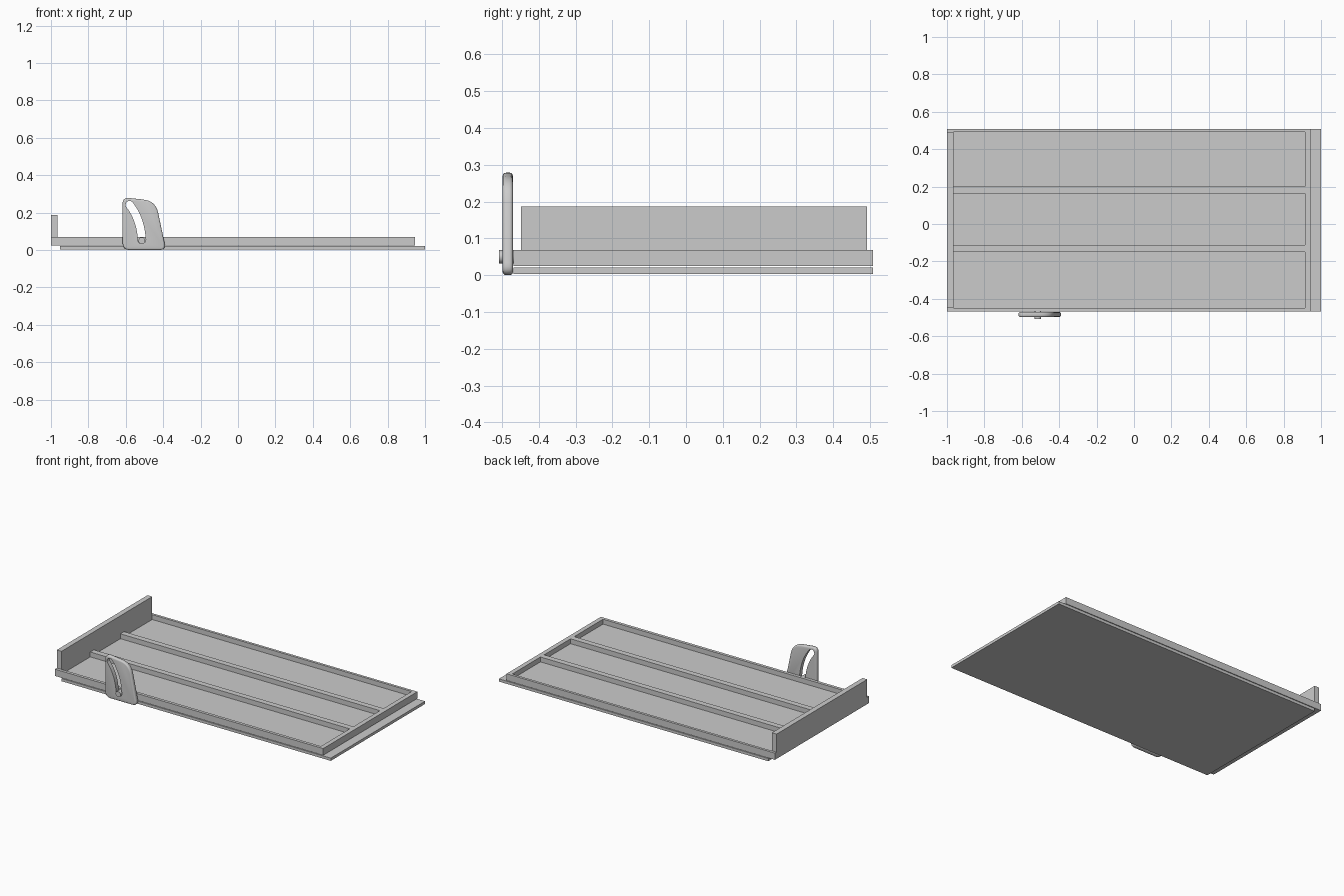
import bpy, bmesh, math
from mathutils import Vector

if "Cube" in bpy.data.objects:
    bpy.data.objects.remove(bpy.data.objects["Cube"])


def box(name, x0, x1, y0, y1, z0, z1):
    bm = bmesh.new()
    bmesh.ops.create_cube(bm, size=1)
    for v in bm.verts:
        v.co = ((x0, x1)[v.co.x > 0], (y0, y1)[v.co.y > 0], (z0, z1)[v.co.z > 0])
    return finish(name, bm)


def finish(name, bm):
    bmesh.ops.recalc_face_normals(bm, faces=bm.faces)
    mesh = bpy.data.meshes.new(name)
    bm.to_mesh(mesh)
    bm.free()
    ob = bpy.data.objects.new(name, mesh)
    bpy.context.collection.objects.link(ob)
    return ob


def prism(name, pts, y0, y1):
    """Extrude an x-z outline along y."""
    bm = bmesh.new()
    f = bm.faces.new([bm.verts.new((x, y0, z)) for x, z in pts])
    ext = bmesh.ops.extrude_face_region(bm, geom=[f])['geom']
    for v in ext:
        if isinstance(v, bmesh.types.BMVert):
            v.co.y = y1
    return finish(name, bm)


def rounded(corners, n=7):
    """Round each (x, z, cut) corner with a quadratic curve."""
    out = []
    for i, (x, z, r) in enumerate(corners):
        p = Vector((x, z))
        a = p + (Vector(corners[i - 1][:2]) - p).normalized() * r
        b = p + (Vector(corners[(i + 1) % len(corners)][:2]) - p).normalized() * r
        for k in range(n):
            t = k / (n - 1)
            out.append(a * (1 - t) ** 2 + p * 2 * t * (1 - t) + b * t * t)
    return out


def curved_slot(a, c, b, r, n=14):
    """Outline of a round-ended slot around a quadratic centre line."""
    a, b, c = Vector(a), Vector(b), Vector(c)
    left, right = [], []
    for k in range(n + 1):
        t = k / n
        p = a * (1 - t) ** 2 + c * 2 * t * (1 - t) + b * t * t
        d = ((c - a) * (1 - t) + (b - c) * t).normalized()
        nrm = Vector((-d.y, d.x)) * r
        left.append(p + nrm)
        right.append(p - nrm)

    def cap(p, start):
        s = start - p
        ang = math.atan2(s.y, s.x)
        return [p + r * Vector((math.cos(ang - math.pi * k / 8), math.sin(ang - math.pi * k / 8)))
                for k in range(1, 8)]
    return left + cap(b, left[-1]) + right[::-1] + cap(a, right[0])


# Fixed base sheet
box("base_sheet", -0.952, 1.0, -0.468, 0.508, 0.003, 0.021)

# Sliding tray: floor, rim and dividers
Z0, FLOOR, Z1 = 0.025, 0.037, 0.069
box("tray_floor", -1.0, 0.945, -0.468, 0.508, Z0, FLOOR)
for name, y0, y1 in (("front_rim", -0.468, -0.448), ("back_rim", 0.491, 0.508),
                     ("divider_front", -0.150, -0.112), ("divider_back", 0.162, 0.200)):
    box(name, -1.0 if "rim" in name else -0.966, 0.915 , y0, y1, FLOOR, Z1)
box("right_rim", 0.915, 0.945, -0.468, 0.508, FLOOR, Z1)

# Upright end panel
box("end_panel", -1.0, -0.966, -0.448, 0.491, FLOOR, 0.187)

# Slotted bracket with rounded edges
bracket = prism("slotted_bracket", rounded([
    (-0.617, 0.0, 0.04), (-0.385, 0.0, 0.035),
    (-0.440, 0.262, 0.065), (-0.617, 0.282, 0.035)]), -0.498, -0.470)
bev = bracket.modifiers.new("round_edges", 'BEVEL')
bev.width, bev.segments, bev.angle_limit = 0.009, 3, math.radians(50)
bev.limit_method = 'ANGLE'

# Curved slot cut through the bracket
slot = prism("slot_cutter", curved_slot((-0.580, 0.242), (-0.520, 0.165), (-0.514, 0.053), 0.021), -0.55, -0.42)
slot.hide_render = True
slot.display_type = 'WIRE'
cut = bracket.modifiers.new("slot", 'BOOLEAN')
cut.operation, cut.object, cut.solver = 'DIFFERENCE', slot, 'EXACT'
bpy.context.view_layer.objects.active = bracket
bracket.select_set(True)
bpy.ops.object.modifier_apply(modifier="round_edges")
bpy.ops.object.modifier_apply(modifier="slot")
bpy.data.objects.remove(slot)
bpy.ops.object.shade_smooth_by_angle(angle=math.radians(40))
bracket.select_set(False)

# Guide pin riding at the bottom of the slot
bpy.ops.mesh.primitive_cylinder_add(vertices=32, radius=0.018, depth=0.048,
                                    location=(-0.514, -0.484, 0.050),
                                    rotation=(math.pi / 2, 0, 0))
bpy.context.object.name = "guide_pin"
bpy.ops.object.shade_smooth_by_angle(angle=math.radians(40))
